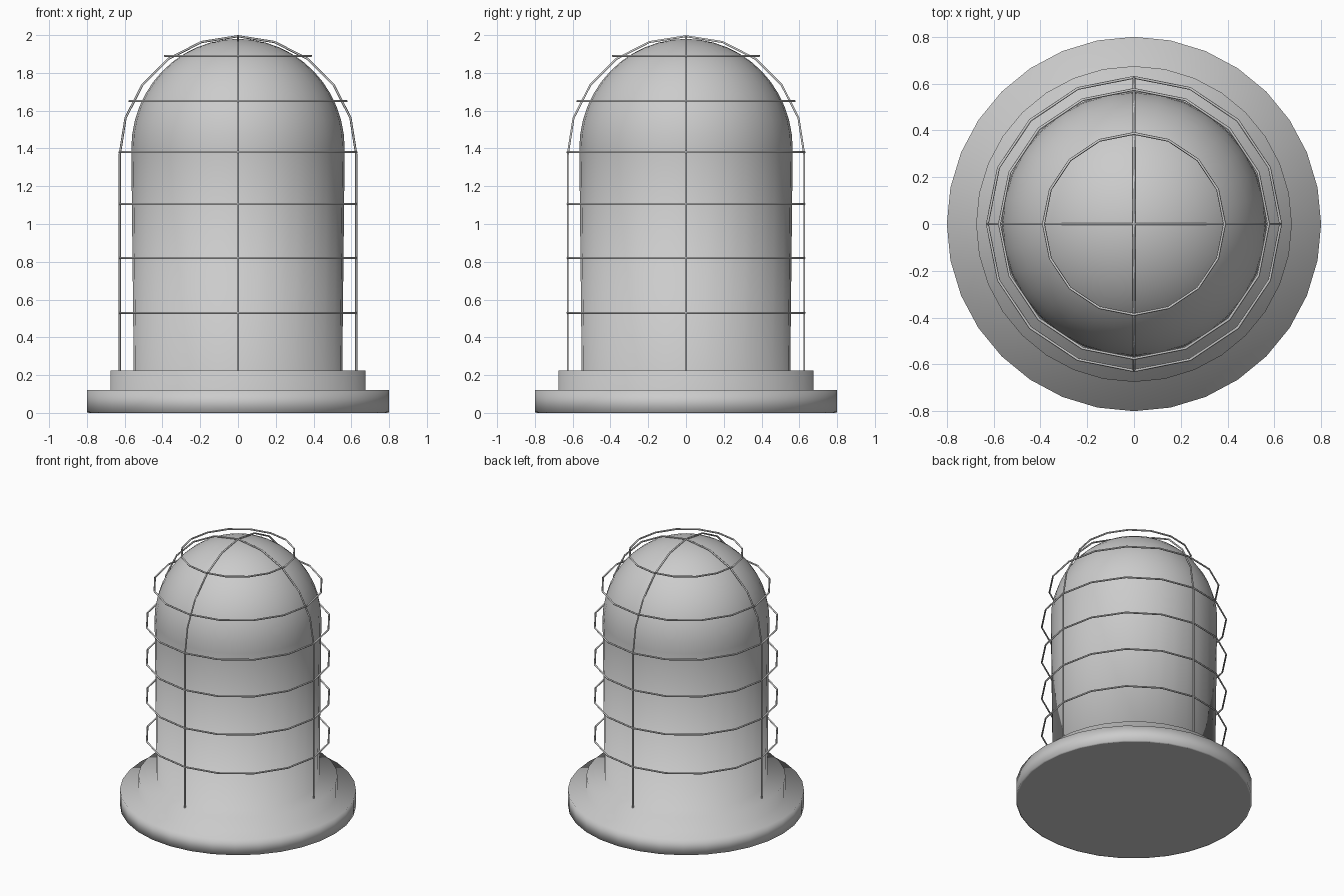
import bpy, bmesh
from math import sin, cos, pi, radians

if "Cube" in bpy.data.objects:
    bpy.data.objects.remove(bpy.data.objects["Cube"])

WIRE = 0.006   # wire half-thickness


def lathe(name, profile, sides):
    """Revolve (radius, z) points about z; radius 0 makes a pole, ends are capped."""
    bm = bmesh.new()
    rings = []
    for r, z in profile:
        if r < 1e-6:
            rings.append([bm.verts.new((0, 0, z))] * sides)
        else:
            rings.append([bm.verts.new((r * cos(2 * pi * i / sides), r * sin(2 * pi * i / sides), z))
                          for i in range(sides)])
    for a, b in zip(rings, rings[1:]):
        for i in range(sides):
            j = (i + 1) % sides
            f = bm.faces.new(list(dict.fromkeys([a[i], a[j], b[j], b[i]])))
            f.smooth = True
    bm.faces.new(rings[0][::-1])
    bmesh.ops.recalc_face_normals(bm, faces=bm.faces)
    mesh = bpy.data.meshes.new(name)
    bm.to_mesh(mesh)
    bm.free()
    obj = bpy.data.objects.new(name, mesh)
    bpy.context.collection.objects.link(obj)
    return obj


def wire(name, points, closed):
    """Thin wire following straight segments."""
    curve = bpy.data.curves.new(name, 'CURVE')
    curve.dimensions = '3D'
    curve.bevel_depth = WIRE
    curve.bevel_resolution = 1
    curve.use_fill_caps = True
    spline = curve.splines.new('POLY')
    spline.points.add(len(points) - 1)
    for p, co in zip(spline.points, points):
        p.co = (*co, 1)
    spline.use_cyclic_u = closed
    obj = bpy.data.objects.new(name, curve)
    bpy.context.collection.objects.link(obj)
    return obj


# stepped base and domed lamp cover, one smooth turned body
dome = [(0.565 * cos(t), 1.40 + 0.58 * sin(t)) for t in (pi / 2 * k / 12 for k in range(12))]
lathe("lamp_body",
      [(0.79, 0), (0.80, 0.004), (0.80, 0.12), (0.675, 0.12), (0.675, 0.225), (0.552, 0.225)]
      + dome + [(0, 1.98)], 32)

# horizontal cage rings
for n, (r, z) in enumerate([(0.627, 0.53), (0.627, 0.82), (0.627, 1.105),
                            (0.627, 1.38), (0.575, 1.65), (0.387, 1.89)]):
    wire(f"cage_ring_{n + 1}",
         [(r * cos(2 * pi * i / 16), r * sin(2 * pi * i / 16), z) for i in range(16)], True)

# two crossing cage arches
R, TOP = 0.626, 2.0 - WIRE
arc = [(R * cos(radians(18 * k)), TOP - R + R * sin(radians(18 * k))) for k in range(11)]
arch = [(R, 0.22)] + arc + [(-R, 0.22)]
wire("cage_arch_side", [(u, 0, z) for u, z in arch], False)
wire("cage_arch_front", [(0, u, z) for u, z in arch], False)
